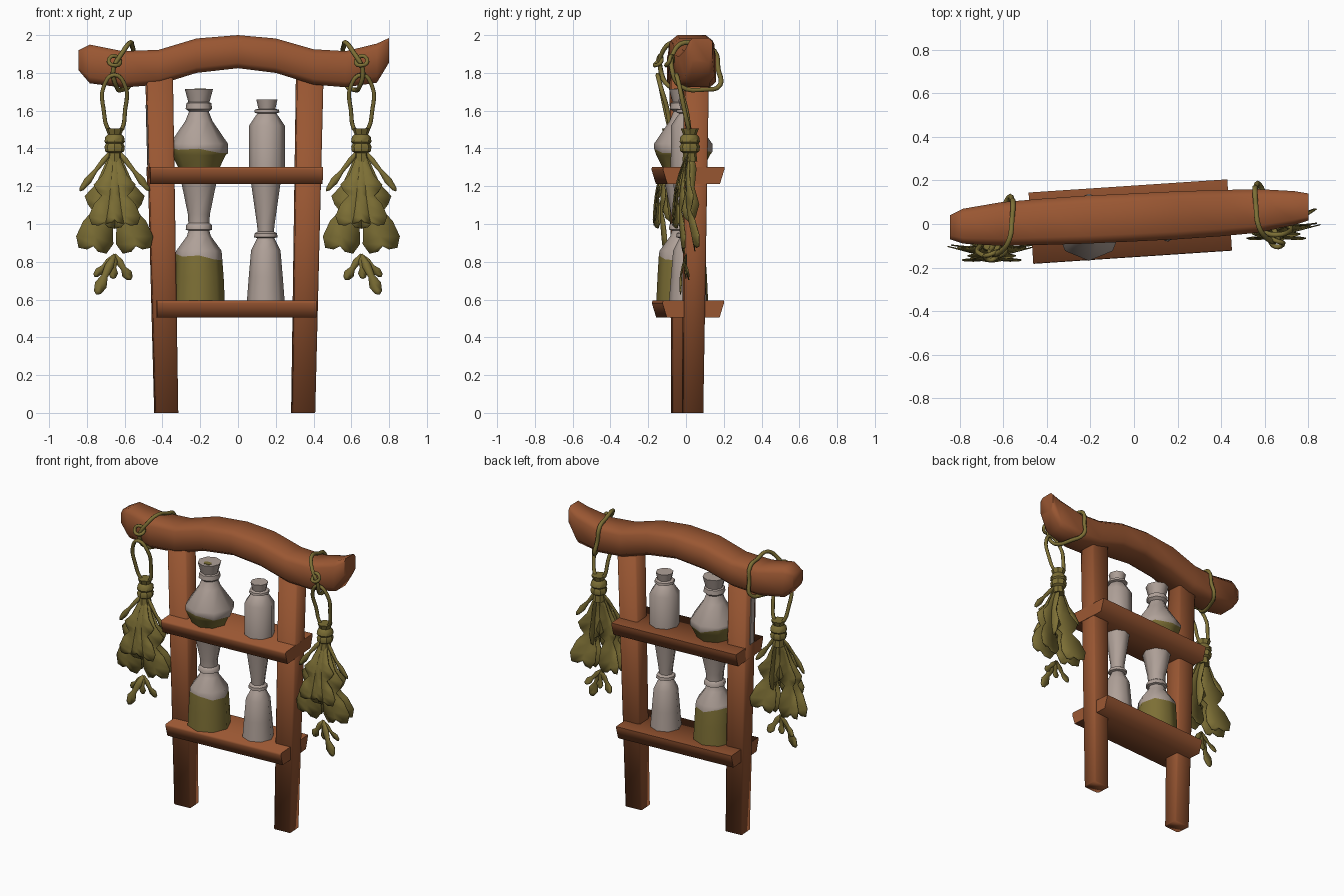
import bpy, bmesh, math
from mathutils import Vector, Matrix

if "Cube" in bpy.data.objects:
    bpy.data.objects.remove(bpy.data.objects["Cube"])


def material(name, rgb):
    m = bpy.data.materials.new(name)
    m.diffuse_color = (*rgb, 1)
    m.use_nodes = True
    m.node_tree.nodes["Principled BSDF"].inputs["Base Color"].default_value = m.diffuse_color
    return m


WOOD = material("warm_wood", (0.32, 0.094, 0.032))
OLIVE = material("olive_green", (0.205, 0.16, 0.036))
GLASS = material("grey_glass", (0.43, 0.355, 0.315))


def finish(name, bm, mats, angle):
    bmesh.ops.recalc_face_normals(bm, faces=bm.faces[:])
    me = bpy.data.meshes.new(name)
    bm.to_mesh(me)
    bm.free()
    for m in mats:
        me.materials.append(m)
    ob = bpy.data.objects.new(name, me)
    bpy.context.collection.objects.link(ob)
    bpy.ops.object.select_all(action='DESELECT')
    ob.select_set(True)
    bpy.context.view_layer.objects.active = ob
    bpy.ops.object.shade_smooth_by_angle(angle=math.radians(angle))
    return ob


def loft(name, rings, mats, angle, rule=None):
    """Skin closed rings of points and cap both ends; rule(i) picks the material of band i."""
    bm = bmesh.new()
    vs = [[bm.verts.new(p) for p in r] for r in rings]
    n = len(vs[0])
    for i in range(len(vs) - 1):
        for k in range(n):
            f = bm.faces.new((vs[i][k], vs[i][(k + 1) % n], vs[i + 1][(k + 1) % n], vs[i + 1][k]))
            f.material_index = rule(i) if rule else 0
    bottom = bm.faces.new(vs[0])
    bottom.material_index = rule(0) if rule else 0
    bm.faces.new(vs[-1])
    return finish(name, bm, mats, angle)


def circle(n):
    return [(math.cos(2 * math.pi * k / n), math.sin(2 * math.pi * k / n)) for k in range(n)]


def rounded(c):
    """Unit square with its corners cut back to c."""
    return [(1, -c), (1, c), (c, 1), (-c, 1), (-1, c), (-1, -c), (-c, -1), (c, -1)]


# Posts: tapered square timbers leaning outward, turned slightly with the frame
YAW = math.radians(3.8)


def post_ring(bot, top, z, pts):
    t = z / 1.8
    cx, cy = (bot[i] + (top[i] - bot[i]) * t for i in (0, 1))
    hx, hy = 0.061 + 0.009 * t, 0.053 + 0.01 * t
    return [(cx + hx * u * math.cos(YAW) - hy * v * math.sin(YAW),
             cy + hx * u * math.sin(YAW) + hy * v * math.cos(YAW), z) for u, v in pts]


LEFT, RIGHT = ((-0.38, -0.022), (-0.418, -0.02)), ((0.345, 0.035), (0.38, 0.055))
for name, ends in (("left_post", LEFT), ("right_post", RIGHT)):
    loft(name, [post_ring(*ends, z, rounded(0.86)) for z in (0, 1.8)], [WOOD], 180)
# Pale strip on the outer side of the left post
strip = [(-1.07, -0.55), (-0.95, -0.55), (-0.95, 0.15), (-1.07, 0.15)]
loft("post_strip", [post_ring(*LEFT, z, strip) for z in (1.31, 1.63)], [GLASS], 30)

# Top beam: (x, centre y, bottom z, top z, half depth)
beam = [(-0.845, -0.015, 1.815, 1.92, 0.055), (-0.785, -0.01, 1.745, 1.95, 0.08),
        (-0.61, 0.0, 1.722, 1.915, 0.10), (-0.42, 0.01, 1.738, 1.922, 0.106),
        (-0.22, 0.02, 1.80, 1.982, 0.11), (0.0, 0.03, 1.825, 2.0, 0.11),
        (0.2, 0.04, 1.80, 1.982, 0.11), (0.4, 0.05, 1.738, 1.925, 0.106),
        (0.57, 0.06, 1.724, 1.915, 0.10), (0.735, 0.073, 1.748, 1.955, 0.078),
        (0.80, 0.078, 1.855, 1.985, 0.062)]
loft("top_beam", [[(x, y + h * u, (lo + hi) / 2 + (hi - lo) / 2 * v)
                   for u, v in rounded(0.68)] for x, y, lo, hi, h in beam], [WOOD], 75)

# Shelves: planks with bevelled undersides
section = [(-0.16, 0.045), (0.165, 0.045), (0.163, 0.03), (0.14, -0.045), (-0.14, -0.045), (-0.163, 0.03)]
for name, z, half in (("upper_shelf", 1.258, 0.457), ("lower_shelf", 0.55, 0.423)):
    ob = loft(name, [[(x, y, w) for y, w in section] for x in (-half, half)], [WOOD], 80)
    ob.location = (-0.017, 0.01, z)
    ob.rotation_euler = (0, 0, YAW)


# Bottles: turned profiles of (z, radius); bands below the fill index are liquid
def bottle(name, x, y, profile, fill=0):
    rings = []
    for i, (z, r) in enumerate(profile):
        wave = 0.015 if fill and i == fill else 0
        rings.append([(x + r * u, y + r * v, z + wave * (0.6 * math.sin(2.3 * k) - u))
                      for k, (u, v) in enumerate(circle(8))])
    loft(name, rings, [GLASS, OLIVE], 48, lambda i: 1 if i < fill else 0)


bottle("large_lower_bottle", -0.207, -0.02,
       [(0.59, 0.137), (0.72, 0.131), (0.825, 0.124), (0.858, 0.12), (0.935, 0.064), (0.965, 0.055),
        (0.97, 0.07), (0.995, 0.068), (1.005, 0.056), (1.05, 0.058), (1.23, 0.095)], 2)
bottle("large_upper_bottle", -0.207, -0.015,
       [(1.295, 0.108), (1.365, 0.142), (1.39, 0.154), (1.425, 0.154), (1.545, 0.072), (1.595, 0.052),
        (1.61, 0.07), (1.64, 0.066), (1.645, 0.056), (1.715, 0.075)], 2)
bottle("small_lower_bottle", 0.147, 0.01,
       [(0.59, 0.10), (0.72, 0.09), (0.86, 0.078), (0.905, 0.055), (0.925, 0.045), (0.93, 0.062),
        (0.95, 0.06), (0.96, 0.043), (1.0, 0.047), (1.23, 0.08)])
bottle("small_upper_bottle", 0.153, 0.015,
       [(1.295, 0.096), (1.52, 0.095), (1.57, 0.062), (1.585, 0.05), (1.59, 0.066), (1.605, 0.064),
        (1.61, 0.045), (1.66, 0.056)])
# Stain on the large stopper
loft("stopper_stain", [[(-0.2 + 0.03 * u, -0.045 + 0.02 * v, z) for u, v in circle(6)]
                       for z in (1.712, 1.718)], [OLIVE], 30)


# Twine: smooth closed tube through a few points
def twine(name, pts, radius):
    cu = bpy.data.curves.new(name, 'CURVE')
    cu.dimensions = '3D'
    cu.bevel_depth = radius
    cu.bevel_resolution = 1
    cu.resolution_u = 4
    sp = cu.splines.new('BEZIER')
    sp.bezier_points.add(len(pts) - 1)
    for b, p in zip(sp.bezier_points, pts):
        b.co = p
        b.handle_left_type = b.handle_right_type = 'AUTO'
    sp.use_cyclic_u = True
    cu.materials.append(OLIVE)
    ob = bpy.data.objects.new(name, cu)
    bpy.context.collection.objects.link(ob)
    bpy.ops.object.select_all(action='DESELECT')
    ob.select_set(True)
    bpy.context.view_layer.objects.active = ob
    bpy.ops.object.convert(target='MESH')


# Lobed leaf outline: (distance along, half width, droop of the edge)
LOBED = [(0, 0.10, 0), (0.22, 0.35, 0), (0.36, 0.55, 0.02), (0.46, 1.0, 0.05), (0.56, 0.75, 0.02),
         (0.63, 0.42, 0), (0.74, 0.8, 0.0), (0.86, 1.0, 0.03), (0.93, 0.75, 0.06), (0.95, 0.3, 0.04)]
PLAIN = [(0, 0.2, 0), (0.3, 0.7, 0), (0.55, 0.5, 0), (0.72, 1.0, 0.05), (0.9, 0.6, 0.05), (1.0, 0.1, 0)]


def leaf(bm, outline, origin, length, width, splay, tilt, yaw=0):
    rot = (Matrix.Rotation(math.radians(yaw), 3, 'Z') @ Matrix.Rotation(math.radians(tilt), 3, 'X')
           @ Matrix.Rotation(math.radians(-splay), 3, 'Y'))
    rows = []
    for t, w, d in outline:
        bend = -0.03 * math.sin(math.pi * t) * length / 0.5
        rows.append([bm.verts.new(Vector(origin) + rot @ Vector(
            (s * w * width, bend + abs(s) * w * width * 0.25, -length * (t + abs(s) * d))))
            for s in (-1, 0, 1)])
    for a, b in zip(rows, rows[1:]):
        for k in (0, 1):
            bm.faces.new((a[k], a[k + 1], b[k + 1], b[k]))


def leaf_group(name, leaves):
    bm = bmesh.new()
    for l in leaves:
        leaf(bm, *l)
    ob = finish(name, bm, [OLIVE], 40)
    mod = ob.modifiers.new("thickness", 'SOLIDIFY')
    mod.thickness = 0.005
    mod.offset = 0


# Herb bundles hanging from both beam ends
for side, s in (("left", -1), ("right", 1)):
    by = 0.03 + 0.03 * s        # beam centre depth
    hy = -0.03 + 0.05 * s       # bundle depth
    cx = 0.653 * s
    twine(side + "_beam_loop", [(s * x, by + y, z) for x, y, z in (
        (0.575, 0.12, 1.735), (0.56, 0.11, 1.82), (0.555, 0.09, 1.915), (0.56, 0.02, 1.94),
        (0.572, -0.07, 1.96), (0.61, -0.125, 1.91), (0.66, -0.135, 1.82), (0.645, -0.09, 1.73),
        (0.61, 0.04, 1.712))], 0.013)
    twine(side + "_beam_knot", [(s * x, by + y, z) for x, y, z in (
        (0.66, -0.14, 1.89), (0.685, -0.15, 1.86), (0.65, -0.165, 1.84), (0.625, -0.13, 1.86))], 0.011)
    twine(side + "_hanging_loop", [(s * x, hy + y, z) for x, y, z in (
        (0.655, -0.07, 1.79), (0.71, -0.055, 1.73), (0.712, -0.03, 1.61), (0.665, 0.0, 1.48),
        (0.635, 0.0, 1.48), (0.597, -0.02, 1.61), (0.597, -0.055, 1.73))], 0.012)
    # Binding around the stems
    loft(side + "_binding", [[(cx + r * u, hy + r * v, z) for u, v in circle(8)] for z, r in (
        (1.33, 0.04), (1.375, 0.035), (1.385, 0.05), (1.41, 0.054), (1.425, 0.046), (1.435, 0.054),
        (1.46, 0.05), (1.475, 0.036), (1.505, 0.048))], [OLIVE], 40)
    # Large lobed leaves, short front leaves and thin side sprigs
    top = (cx, hy, 1.41)
    leaves = []
    for m in (-1, 1):
        leaves += [(LOBED, top, 0.57, 0.10, 12 * m, -4),
                   (LOBED, top, 0.56, 0.09, 12 * m, 1, 10 * m),
                   (LOBED, top, 0.44, 0.085, 10 * m, -10, -12 * m),
                   (PLAIN, top, 0.30, 0.02, 38 * m, -4)]
    leaves.append((LOBED, top, 0.42, 0.06, 0, -13))
    leaves.append((PLAIN, top, 0.40, 0.05, 0, -6, 90))
    leaf_group(side + "_herb_leaves", leaves)
    # Small loose sprig below
    tip = (cx, hy - 0.02, 0.84)
    leaf_group(side + "_fallen_sprig", [
        (PLAIN, tip, 0.235, 0.033, 24 * s, -8), (PLAIN, tip, 0.16, 0.028, -32 * s, 6),
        (PLAIN, tip, 0.16, 0.022, 42 * s, 8), (PLAIN, tip, 0.13, 0.025, 4 * s, 0)])
